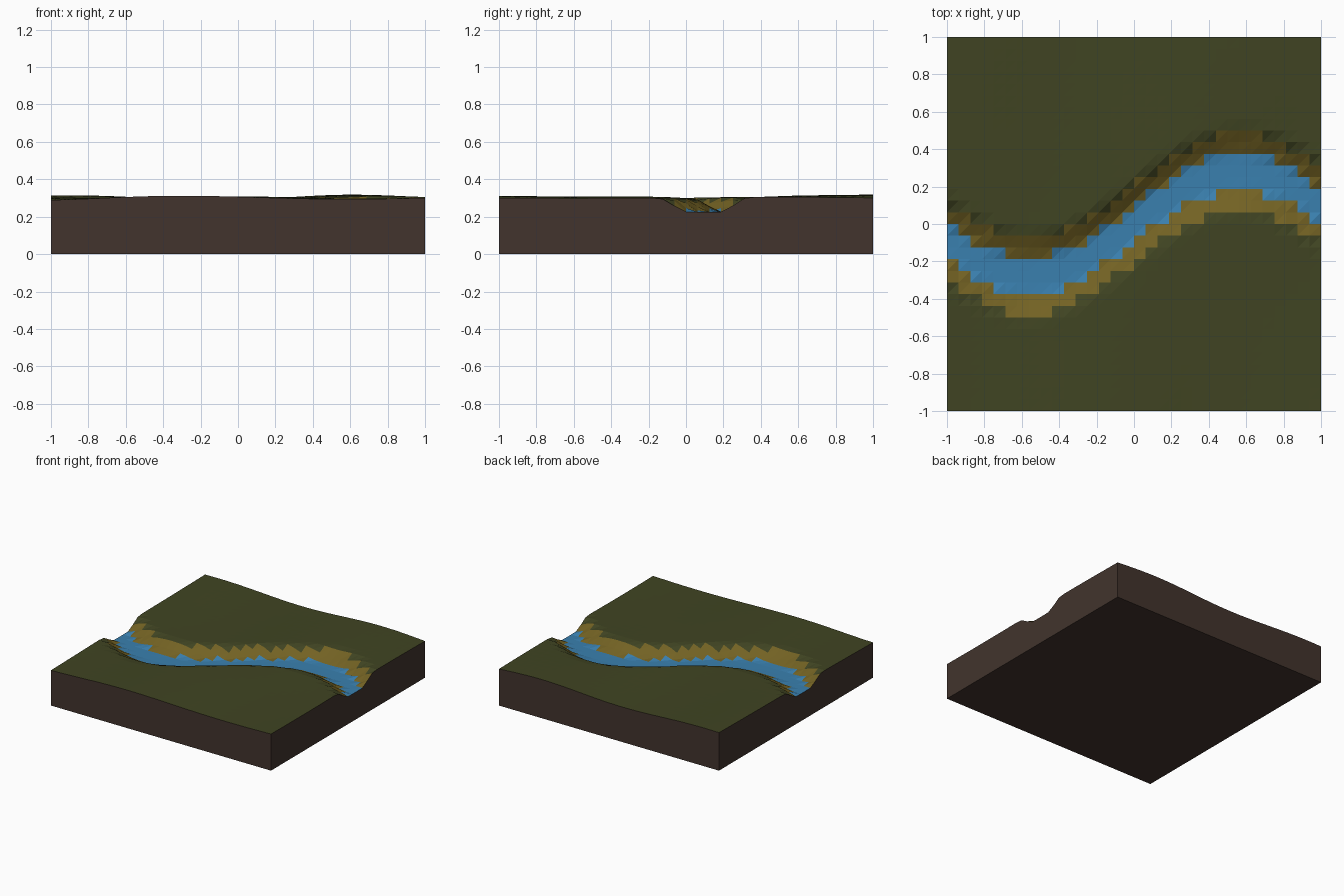
import bpy, bmesh
from math import sin, cos

cube = bpy.data.objects.get("Cube")
if cube:
    bpy.data.objects.remove(cube, do_unlink=True)

CELLS = 32
STEP = 2 / CELLS


def material(name, rgb):
    m = bpy.data.materials.new(name)
    m.use_nodes = True
    m.diffuse_color = (*rgb, 1)
    bsdf = next(n for n in m.node_tree.nodes if n.type == 'BSDF_PRINCIPLED')
    bsdf.inputs["Base Color"].default_value = (*rgb, 1)
    return m


def add_object(name, bm, mats):
    mesh = bpy.data.meshes.new(name)
    bm.to_mesh(mesh)
    for m in mats:
        mesh.materials.append(m)
    ob = bpy.data.objects.new(name, mesh)
    bpy.context.collection.objects.link(ob)
    return ob


def river_distance(x, y):
    return abs(y - 0.28 * sin(2.8 * x))


def height(x, y):
    # gentle hills with a flat-bottomed channel carved through them
    hills = 0.302 + 0.012 * sin(4 * x - 0.8) * sin(1.5 * y) + 0.004 * cos(5 * x + 3 * y)
    t = min(max((river_distance(x, y) - 0.08) / 0.17, 0), 1)
    bank = t * t * (3 - 2 * t)
    return 0.225 + (hills - 0.225) * bank


grass = material("grass green", (0.051, 0.058, 0.016))
sand = material("sandy bank", (0.171, 0.122, 0.017))
water = material("river blue", (0.042, 0.216, 0.429))
soil = material("soil brown", (0.054, 0.034, 0.026))

# Terrain surface, coloured cell by cell from the distance to the river
bm = bmesh.new()
bmesh.ops.create_grid(bm, x_segments=CELLS, y_segments=CELLS, size=1)
for v in bm.verts:
    v.co.z = height(v.co.x, v.co.y)
for f in bm.faces:
    c = f.calc_center_median()
    d = river_distance(c.x, c.y)
    f.material_index = 2 if d < 0.1 else 1 if d < 0.2 else 0

# Split every cell along the same diagonal
for f in list(bm.faces):
    corners = sorted(f.verts, key=lambda v: v.co.x + v.co.y)
    bmesh.utils.face_split(f, corners[0], corners[-1])
add_object("terrain", bm, [grass, sand, water])

# Soil block: walls dropped from the terrain rim, closed underneath
rim = [e for e in bm.edges if e.is_boundary]
top_faces = list(bm.faces)
ext = bmesh.ops.extrude_edge_only(bm, edges=rim)["geom"]
for v in ext:
    if isinstance(v, bmesh.types.BMVert):
        v.co.z = 0
bmesh.ops.delete(bm, geom=top_faces, context='FACES')
low = [e for e in bm.edges if e.is_boundary and all(v.co.z == 0 for v in e.verts)]
bmesh.ops.contextual_create(bm, geom=low)
bmesh.ops.recalc_face_normals(bm, faces=bm.faces)
for f in bm.faces:
    f.material_index = 0
    if f.calc_center_median().z < 0.01 and f.normal.z > 0:
        f.normal_flip()
add_object("soil_base", bm, [soil])
bm.free()
